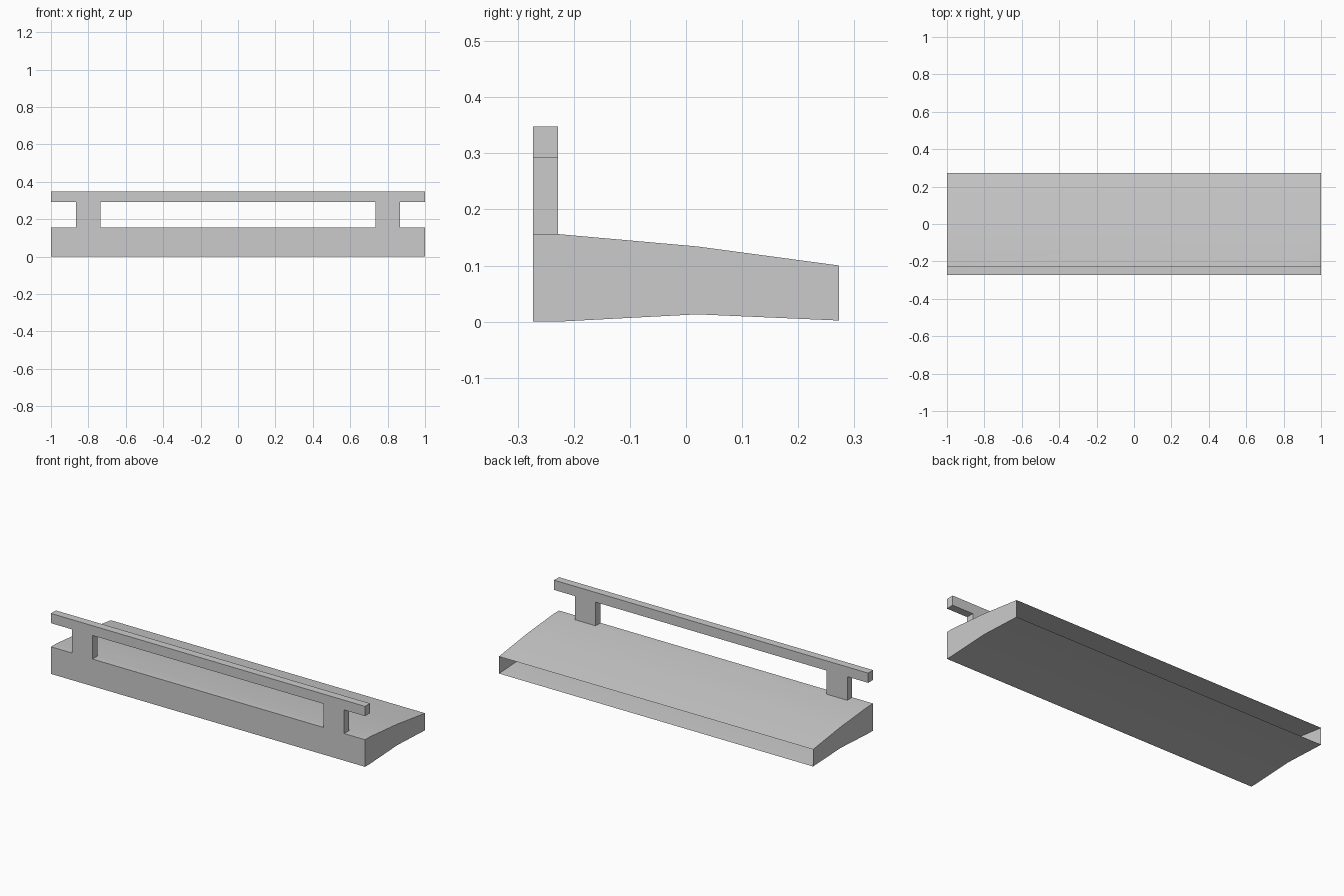
import bpy
import bmesh
import math

cube = bpy.data.objects.get("Cube")
if cube:
    bpy.data.objects.remove(cube, do_unlink=True)

grey = bpy.data.materials.new("light grey")
grey.use_nodes = True
colour = (0.6, 0.6, 0.6, 1)
grey.diffuse_color = colour
grey.node_tree.nodes["Principled BSDF"].inputs["Base Color"].default_value = colour

FRONT, RIDGE, BACK = -0.273, -0.228, 0.273   # depth positions
DECK, RAIL, TOP = 0.156, 0.292, 0.348        # heights
POST_IN, POST_OUT = 0.735, 0.867             # post sides


def extrude_outline(points, offset):
    """Closed prism made from a planar outline."""
    bm = bmesh.new()
    face = bm.faces.new([bm.verts.new(p) for p in points])
    result = bmesh.ops.extrude_face_region(bm, geom=[face], use_keep_orig=True)
    moved = [v for v in result["geom"] if isinstance(v, bmesh.types.BMVert)]
    bmesh.ops.translate(bm, verts=moved, vec=offset)
    bmesh.ops.recalc_face_normals(bm, faces=bm.faces)
    return bm


def delete_faces(bm, rule):
    doomed = [f for f in bm.faces if rule(f.calc_center_median(), f.normal)]
    bmesh.ops.delete(bm, geom=doomed, context="FACES")


def finish(bm, name):
    mesh = bpy.data.meshes.new(name)
    bm.to_mesh(mesh)
    bm.free()
    mesh.materials.append(grey)
    obj = bpy.data.objects.new(name, mesh)
    bpy.context.collection.objects.link(obj)
    bpy.ops.object.select_all(action="DESELECT")
    obj.select_set(True)
    bpy.context.view_layer.objects.active = obj
    bpy.ops.object.shade_smooth_by_angle(angle=math.radians(30))


# Bumper body: side profile run across the width, hollow and open at the back
side = [(FRONT, 0), (RIDGE, 0), (0.02, 0.013), (BACK, 0.002),
        (BACK, 0.10), (0.02, 0.134), (RIDGE, DECK), (FRONT, DECK)]
body = extrude_outline([(-1, y, z) for y, z in side], (2, 0, 0))
delete_faces(body, lambda c, n: n.y > 0.9)

# Openings in the deck where the posts join it
for x in (-POST_OUT, -POST_IN, POST_IN, POST_OUT):
    strip = [f for f in body.faces
             if f.normal.z > 0.9 and f.calc_center_median().y < RIDGE]
    geom = strip + list({e for f in strip for e in f.edges})
    geom += list({v for f in strip for v in f.verts})
    bmesh.ops.bisect_plane(body, geom=geom, plane_co=(x, 0, 0), plane_no=(1, 0, 0))
delete_faces(body, lambda c, n: n.z > 0.9 and c.y < RIDGE
             and POST_IN < abs(c.x) < POST_OUT)
finish(body, "bumper_body")

# Guard rail with its two posts, cut from one front outline
half = [(POST_IN, RAIL), (POST_IN, DECK), (POST_OUT, DECK),
        (POST_OUT, RAIL), (1, RAIL), (1, TOP)]
outline = half + [(-x, z) for x, z in reversed(half)]
rail = extrude_outline([(x, FRONT, z) for x, z in outline],
                       (0, RIDGE - FRONT, 0))
delete_faces(rail, lambda c, n: n.z < -0.9 and c.z < DECK + 0.01)
finish(rail, "guard_rail")
